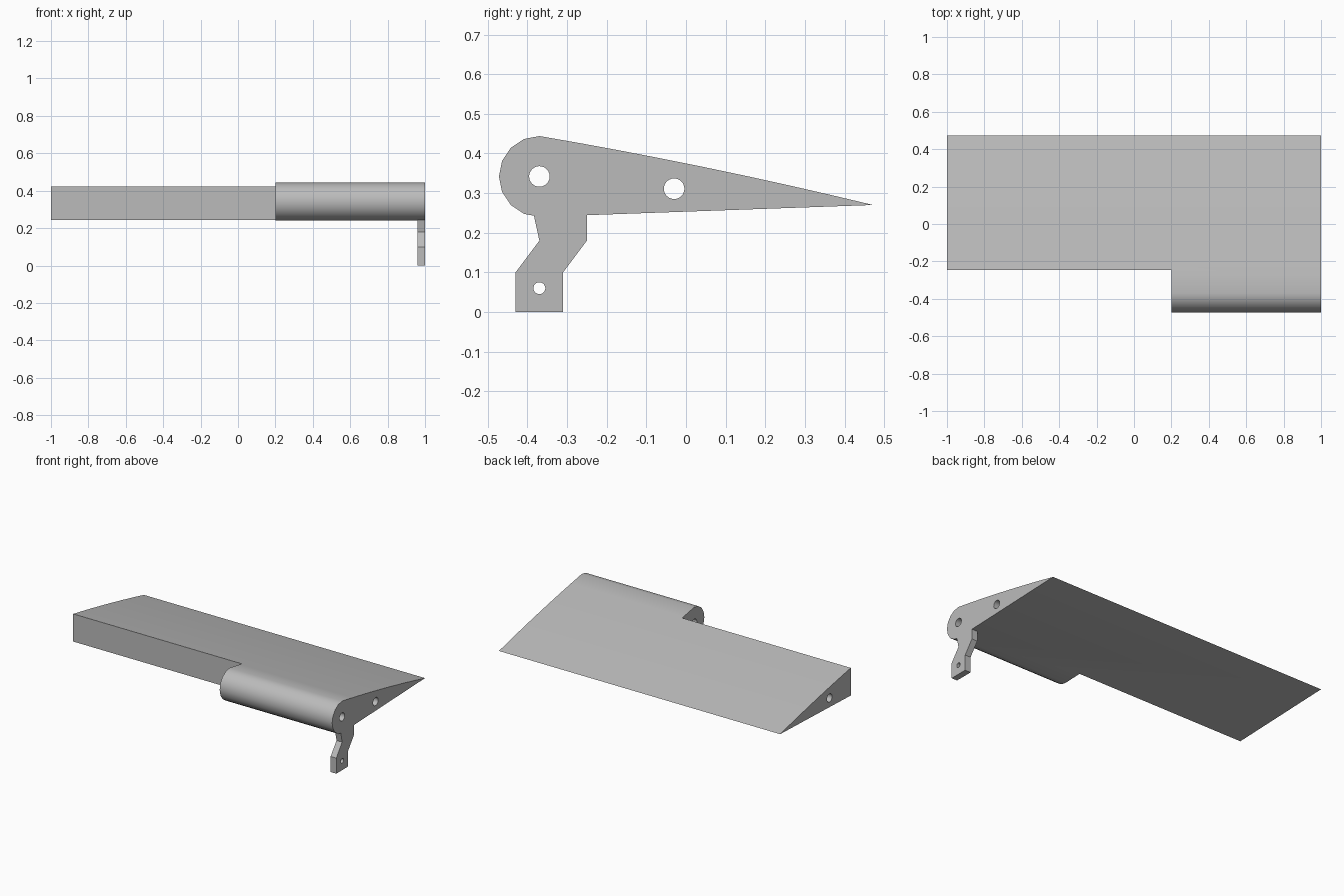
import bpy, bmesh
from math import cos, sin, pi, radians
from mathutils import Matrix

cube = bpy.data.objects.get("Cube")
if cube:
    bpy.data.objects.remove(cube, do_unlink=True)

grey = bpy.data.materials.new("plain grey")
grey.use_nodes = True
COLOUR = (0.5, 0.5, 0.5, 1)
grey.diffuse_color = COLOUR
grey.node_tree.nodes["Principled BSDF"].inputs["Base Color"].default_value = COLOUR


def prism(name, profile, x0, x1):
    """Extrude a (y, z) outline along x."""
    bm = bmesh.new()
    face = bm.faces.new([bm.verts.new((x0, y, z)) for y, z in profile])
    ext = bmesh.ops.extrude_face_region(bm, geom=[face])
    moved = [v for v in ext["geom"] if isinstance(v, bmesh.types.BMVert)]
    bmesh.ops.translate(bm, verts=moved, vec=(x1 - x0, 0, 0))
    bmesh.ops.recalc_face_normals(bm, faces=bm.faces)
    mesh = bpy.data.meshes.new(name)
    bm.to_mesh(mesh)
    bm.free()
    mesh.materials.append(grey)
    obj = bpy.data.objects.new(name, mesh)
    bpy.context.collection.objects.link(obj)
    return obj


def circle(y, z, r, n=24):
    return [(y + r * cos(2 * pi * i / n), z + r * sin(2 * pi * i / n)) for i in range(n)]


def activate(obj):
    bpy.ops.object.select_all(action='DESELECT')
    obj.select_set(True)
    bpy.context.view_layer.objects.active = obj


def cut(obj, profile, x0, x1):
    """Subtract a prism from the object and discard the cutter."""
    cutter = prism("cutter", profile, x0, x1)
    cutter.hide_render = True
    mod = obj.modifiers.new("cut", 'BOOLEAN')
    mod.operation = 'DIFFERENCE'
    mod.solver = 'EXACT'
    mod.object = cutter
    activate(obj)
    bpy.ops.object.modifier_apply(modifier=mod.name)
    bpy.data.objects.remove(cutter, do_unlink=True)


def smooth(obj):
    activate(obj)
    bpy.ops.object.shade_smooth_by_angle(angle=radians(30))


# Wing section: round nose, gently bowed top, straight underside
NOSE_Y, NOSE_Z, NOSE_R = -0.37, 0.342, 0.102
TAIL_Y, TAIL_Z = 0.472, 0.27
outline = [(NOSE_Y + NOSE_R * cos(a), NOSE_Z + NOSE_R * sin(a))
           for a in (pi / 2 + pi * i / 8 for i in range(9))]
STEPS = 8
top_z = NOSE_Z + NOSE_R
outline.append((TAIL_Y, TAIL_Z))
for i in range(1, STEPS):
    t = i / STEPS
    outline.append((TAIL_Y + t * (NOSE_Y - TAIL_Y),
                    TAIL_Z + t * (top_z - TAIL_Z) + 0.03 * t * (1 - t)))
wing = prism("wing_flap", outline, -1, 1)

# Notch in the leading edge, and the two bores along the span
cut(wing, [(-0.6, 0.1), (-0.246, 0.1), (-0.246, 0.6), (-0.6, 0.6)], -1.1, 0.2)
cut(wing, circle(-0.37, 0.342, 0.026), -1.1, 1.1)
cut(wing, circle(-0.03, 0.311, 0.026), -1.1, 1.1)
smooth(wing)

# Control horn under the end of the nose
horn = prism("control_horn", [
    (-0.384, 0.244), (-0.37, 0.18), (-0.43, 0.1), (-0.43, 0),
    (-0.31, 0), (-0.31, 0.1), (-0.25, 0.18), (-0.25, 0.246)], 0.96, 1)
cut(horn, circle(-0.37, 0.06, 0.015), 0.9, 1.1)
smooth(horn)
